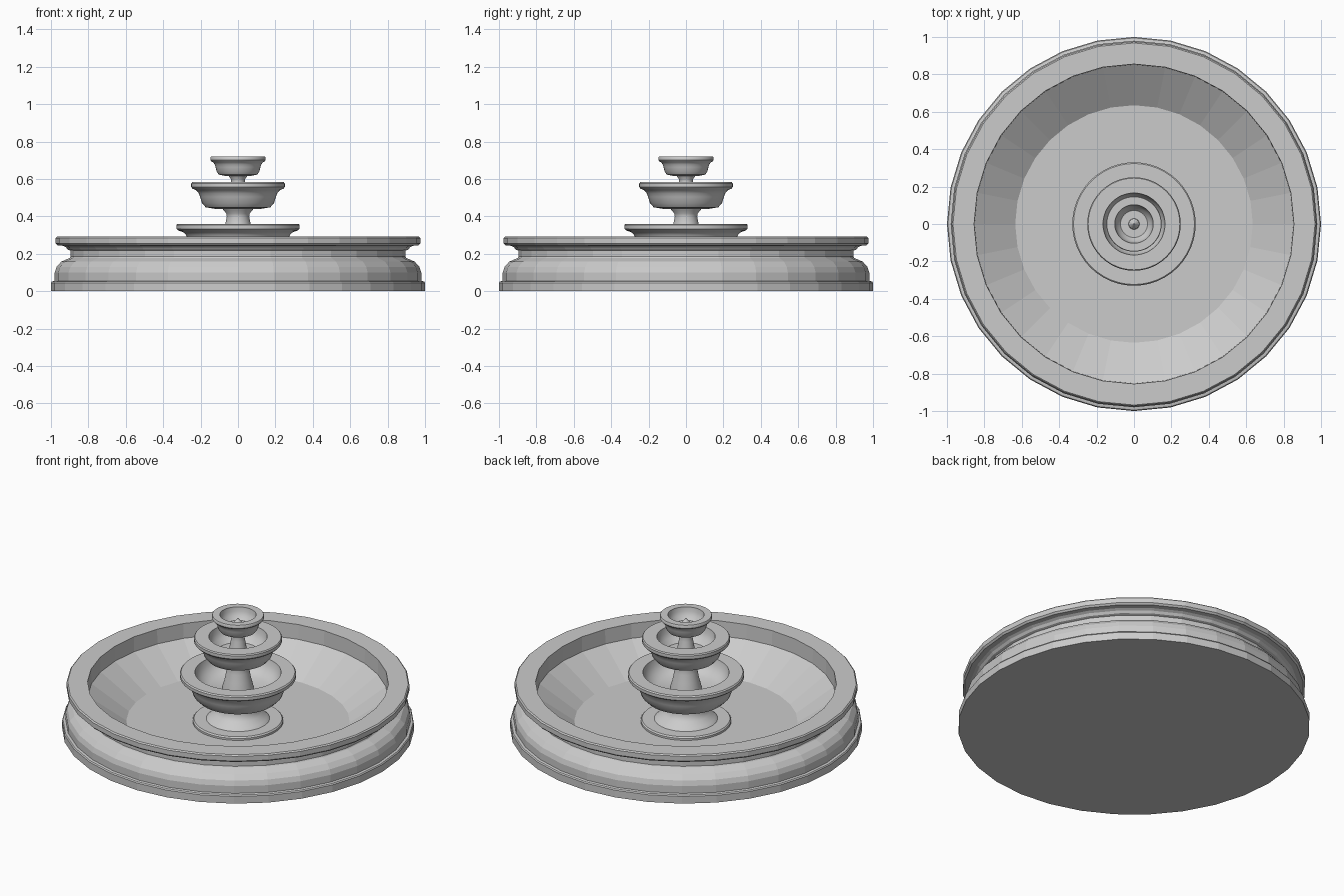
import bpy, bmesh, math

if "Cube" in bpy.data.objects:
    bpy.data.objects.remove(bpy.data.objects["Cube"])


def lathe(name, profile, sides, angle=None):
    """Revolve (radius, z) points around z; open ends are capped."""
    bm = bmesh.new()
    rings = []
    for r, z in profile:
        ring = []
        for i in range(sides):
            a = 2 * math.pi * i / sides
            ring.append(bm.verts.new((r * math.cos(a), r * math.sin(a), z)))
        rings.append(ring)
    for lo, hi in zip(rings, rings[1:]):
        for i in range(sides):
            j = (i + 1) % sides
            bm.faces.new((lo[i], lo[j], hi[j], hi[i]))
    bm.faces.new(rings[0][::-1])
    bm.faces.new(rings[-1])
    bmesh.ops.recalc_face_normals(bm, faces=bm.faces)
    mesh = bpy.data.meshes.new(name)
    bm.to_mesh(mesh)
    bm.free()
    obj = bpy.data.objects.new(name, mesh)
    bpy.context.collection.objects.link(obj)
    if angle:
        bpy.ops.object.select_all(action='DESELECT')
        obj.select_set(True)
        bpy.context.view_layer.objects.active = obj
        bpy.ops.object.shade_smooth_by_angle(angle=math.radians(angle))
    return obj


# Basin: plinth, cove moulding, overhanging rim, inner wall and sloped floor
lathe("basin", [
    (1.0, 0), (1.0, 0.045), (0.995, 0.052), (0.98, 0.055), (0.98, 0.10),
    (0.97, 0.13), (0.945, 0.158), (0.90, 0.178), (0.895, 0.185),
    (0.895, 0.217), (0.91, 0.222), (0.92, 0.235), (0.935, 0.243),
    (0.965, 0.245), (0.975, 0.255), (0.975, 0.285), (0.968, 0.292),
    (0.855, 0.292), (0.853, 0.20), (0.635, 0.05)], 32)


def bowl(name, r, inner, top, bottom, lip, base, floor):
    """Shallow bowl with a moulded lip and a rounded underside."""
    h = top - bottom
    lathe(name, [
        (base, bottom), (r * 0.69, bottom + h * 0.06),
        (r * 0.77, bottom + h * 0.22), (r * 0.81, bottom + h * 0.45),
        (r * 0.84, top - lip * 1.7), (r * 0.89, top - lip * 1.25),
        (r * 0.97, top - lip), (r, top - lip * 0.75),
        (r, top - lip * 0.2), (r * 0.98, top), (inner, top),
        (inner * 0.97, top - lip), (inner * 0.88, floor + (top - floor) * 0.3),
        (inner * 0.7, floor)], 48, 35)


# Three tiers of bowls
bowl("lower_bowl", 0.33, 0.245, 0.36, 0.19, 0.035, 0.16, 0.26)
bowl("middle_bowl", 0.25, 0.166, 0.583, 0.44, 0.035, 0.12, 0.49)
bowl("upper_bowl", 0.148, 0.103, 0.72, 0.617, 0.025, 0.07, 0.65)

# Foot and flared pedestal on the basin floor
lathe("foot", [
    (0.257, 0.045), (0.257, 0.062), (0.25, 0.07), (0.18, 0.07),
    (0.165, 0.085), (0.13, 0.105), (0.11, 0.135), (0.11, 0.16),
    (0.13, 0.185), (0.14, 0.195)], 48, 35)


def stem(name, r, z0, z1):
    """Waisted baluster joining one bowl to the next."""
    h = z1 - z0
    lathe(name, [
        (r * 1.5, z0), (r * 1.45, z0 + h * 0.12), (r * 1.25, z0 + h * 0.35),
        (r * 1.1, z0 + h * 0.6), (r, z0 + h * 0.75),
        (r * 1.05, z0 + h * 0.85), (r * 1.3, z0 + h * 0.94),
        (r * 1.4, z1)], 32, 40)


stem("lower_stem", 0.06, 0.255, 0.445)
stem("upper_stem", 0.036, 0.485, 0.62)

# Spout in the top bowl
lathe("spout", [(0.03, 0.645), (0.028, 0.665), (0.004, 0.695)], 16, 30)
